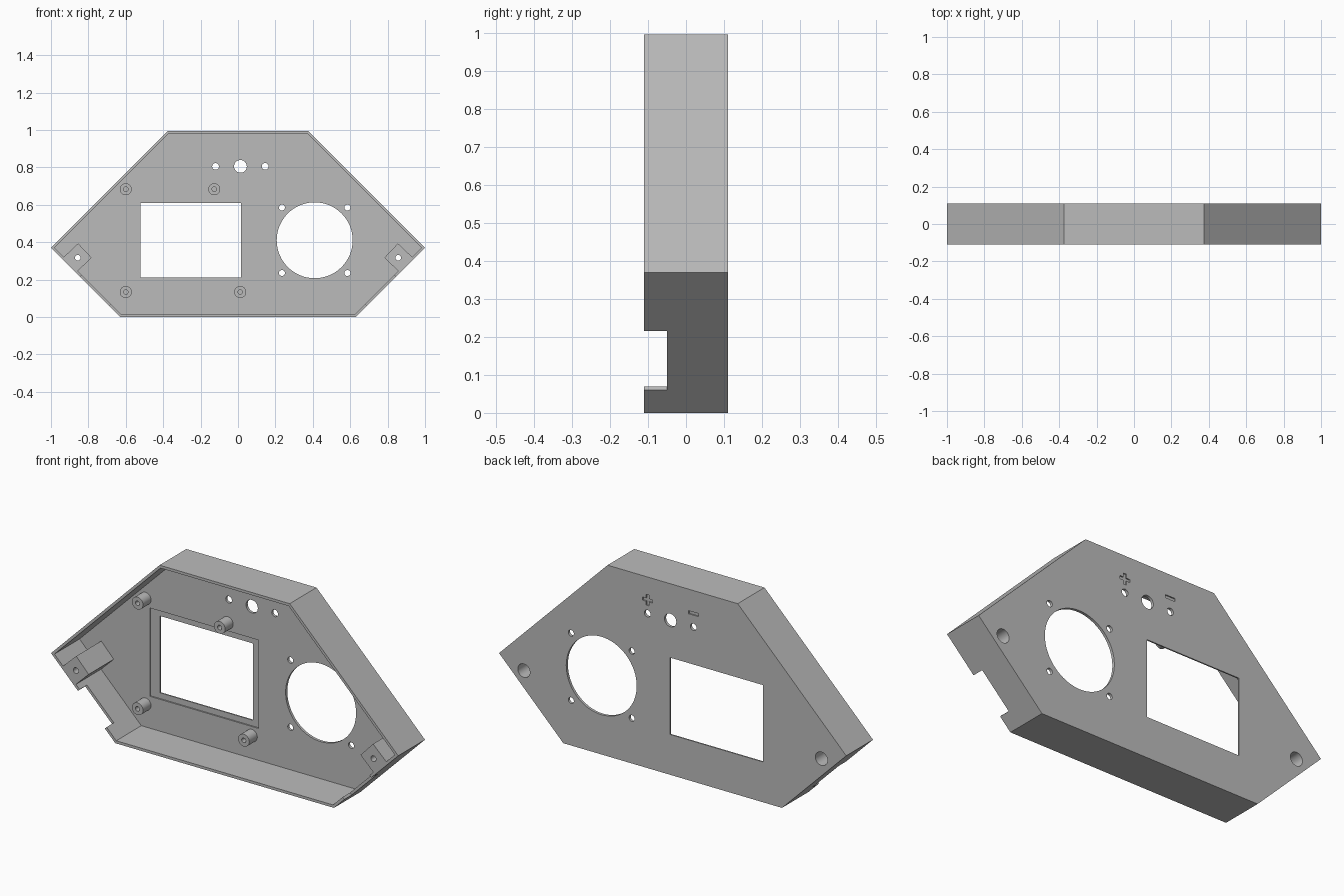
import bpy, bmesh, math
from mathutils import Vector

default = bpy.data.objects.get("Cube")
if default:
    bpy.data.objects.remove(default, do_unlink=True)

FRONT, BACK = -0.11, 0.11
WALL = 0.014
FLOOR = BACK - WALL

grey = bpy.data.materials.new("plain grey")
grey.use_nodes = True
colour = (0.5, 0.5, 0.5, 1)
grey.diffuse_color = colour
grey.node_tree.nodes["Principled BSDF"].inputs["Base Color"].default_value = colour


def prism(name, points, y0, y1):
    """Extrude an outline in the XZ plane from y0 to y1."""
    bm = bmesh.new()
    face = bm.faces.new([bm.verts.new((x, y0, z)) for x, z in points])
    side = bmesh.ops.extrude_face_region(bm, geom=[face])["geom"]
    bmesh.ops.translate(bm, vec=(0, y1 - y0, 0),
                        verts=[v for v in side if isinstance(v, bmesh.types.BMVert)])
    bmesh.ops.recalc_face_normals(bm, faces=bm.faces)
    mesh = bpy.data.meshes.new(name)
    bm.to_mesh(mesh)
    bm.free()
    mesh.materials.append(grey)
    obj = bpy.data.objects.new(name, mesh)
    bpy.context.collection.objects.link(obj)
    return obj


def circle(x, z, r, n=32):
    return [(x + r * math.cos(math.tau * i / n), z + r * math.sin(math.tau * i / n))
            for i in range(n)]


def rect(x0, x1, z0, z1):
    return [(x0, z0), (x1, z0), (x1, z1), (x0, z1)]


def inset(points, d):
    """Offset a convex counter-clockwise outline inward."""
    pts = [Vector(p) for p in points]
    result = []
    for i, p in enumerate(pts):
        a = (p - pts[i - 1]).normalized()
        b = (pts[(i + 1) % len(pts)] - p).normalized()
        na, nb = Vector((-a.y, a.x)), Vector((-b.y, b.x))
        result.append(p + (na + nb) * d / (1 + na.dot(nb)))
    return result


def cut(obj, cuts):
    """Subtract a list of (outline, y0, y1) prisms, then discard the cutters."""
    cutters = []
    for outline, y0, y1 in cuts:
        c = prism("cutter", outline, y0, y1)
        c.hide_render = True
        mod = obj.modifiers.new("cut", 'BOOLEAN')
        mod.operation, mod.solver, mod.object = 'DIFFERENCE', 'EXACT', c
        cutters.append(c)
    bpy.context.view_layer.update()
    graph = bpy.context.evaluated_depsgraph_get()
    mesh = bpy.data.meshes.new_from_object(obj.evaluated_get(graph))
    obj.modifiers.clear()
    obj.data = mesh
    for c in cutters:
        bpy.data.objects.remove(c, do_unlink=True)


def through(outline):
    return (outline, FLOOR - 0.03, BACK + 0.03)


# Hexagonal tray outline
half = [(0.63, 0), (1, 0.37), (0.375, 0.995)]
outline = half + [(-x, z) for x, z in reversed(half)]
cuts = [(inset(outline, WALL), FRONT - 0.05, FLOOR)]

# Display window with a shallow seat around it
cuts += [(rect(-0.575, 0.05, 0.18, 0.64), FLOOR - 0.02, FLOOR + 0.007),
         through(rect(-0.52, 0.015, 0.21, 0.61))]

# Round gauge opening and its four screw holes
cuts.append(through(circle(0.41, 0.41, 0.203, 64)))
cuts += [through(circle(0.41 + sx * 0.175, 0.41 + sz * 0.175, 0.016))
         for sx in (-1, 1) for sz in (-1, 1)]

# Switch hole with a terminal hole on either side
cuts += [through(circle(x, 0.805, r)) for x, r in
         ((0.013, 0.034), (-0.12, 0.018), (0.145, 0.018))]

# Shallow polarity marks in the back face
w, t = 0.028, 0.008
plus = [(t, t), (t, w), (-t, w), (-t, t), (-w, t), (-w, -t),
        (-t, -t), (-t, -w), (t, -w), (t, -t), (w, -t), (w, t)]
for mark in ([(x + 0.145, z + 0.875) for x, z in plus],
             rect(-0.12 - w, -0.12 + w, 0.875 - t, 0.875 + t)):
    cuts.append((mark, BACK - 0.006, BACK + 0.02))

# Screw bores and side notches, one per end
HOLE_X, HOLE_Z = 0.857, 0.317
for s in (-1, 1):
    cuts.append((circle(s * HOLE_X, HOLE_Z, 0.035), FLOOR - 0.02, BACK + 0.02))
    k = 0.02
    notch = [(0.69 + k, 0.06 - k), (0.845 + k, 0.215 - k),
             (0.845 - k, 0.215 + k), (0.69 - k, 0.06 + k)]
    cuts.append(([(s * x, z) for x, z in notch], FRONT - 0.02, -0.05))

case = prism("case_shell", outline, FRONT, BACK)
cut(case, cuts)
parts = [case]

# Screw blocks standing on the lower slanted walls
for s, side in ((-1, "right"), (1, "left")):
    block = [(0.935, 0.317), (0.855, 0.393), (0.783, 0.317), (0.861, 0.241)]
    obj = prism(side + "_screw_block", [(s * x, z) for x, z in block], FRONT, FLOOR)
    cut(obj, [(circle(s * HOLE_X, HOLE_Z, 0.035), 0.0, BACK + 0.02),
              (circle(s * HOLE_X, HOLE_Z, 0.015), FRONT - 0.02, 0.02)])
    parts.append(obj)

# Hollow posts for the display board
for i, (x, z) in enumerate(((-0.6, 0.683), (-0.127, 0.683), (-0.6, 0.133), (0.012, 0.133))):
    obj = prism("board_post_%d" % (i + 1), circle(x, z, 0.032), 0.03, FLOOR)
    cut(obj, [(circle(x, z, 0.012), 0.0, FLOOR - 0.01)])
    parts.append(obj)

# Smooth round walls while keeping edges sharp
bpy.ops.object.select_all(action='DESELECT')
for obj in parts:
    obj.select_set(True)
bpy.context.view_layer.objects.active = case
bpy.ops.object.shade_smooth_by_angle(angle=math.radians(30))
